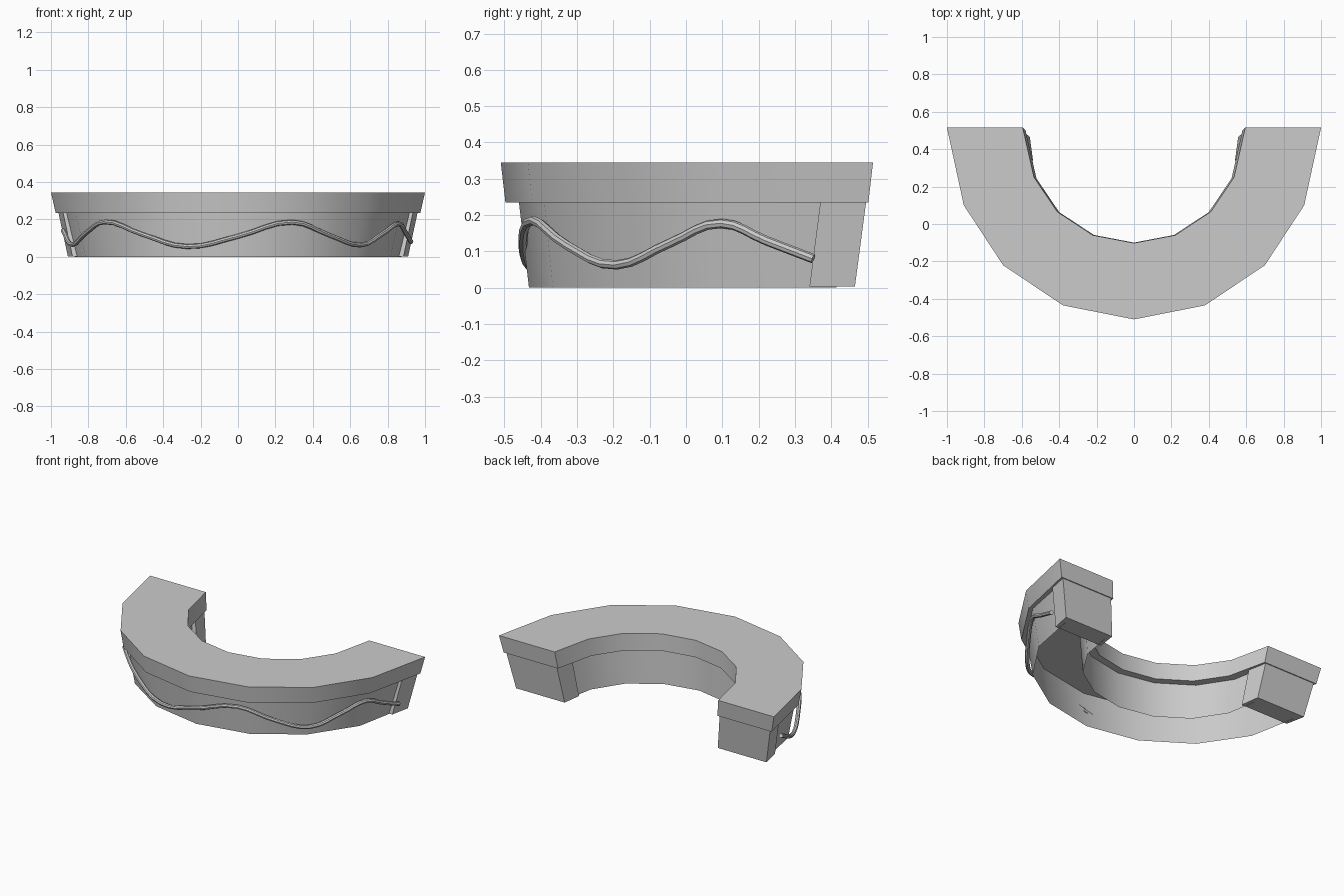
import bpy, bmesh

if "Cube" in bpy.data.objects:
    bpy.data.objects.remove(bpy.data.objects["Cube"])

# Half outlines of the U shape, from the open end round to the front centre
SLAB_OUT = [(1.0, .515), (.91, .10), (.70, -.22), (.38, -.435), (0, -.51)]
SLAB_IN = [(.595, .515), (.535, .25), (.41, .065), (.22, -.06), (0, -.102)]
BASE_OUT = [(.93, .44), (.867, .11), (.665, -.19), (.36, -.39), (0, -.46)]
BASE_IN = [(.61, .44), (.575, .235), (.445, .035), (.24, -.10), (0, -.148)]


def mirrored(half):
    return half + [(-x, y) for x, y in reversed(half[:-1])]


def smooth(obj):
    bpy.ops.object.select_all(action='DESELECT')
    obj.select_set(True)
    bpy.context.view_layer.objects.active = obj
    bpy.ops.object.shade_smooth_by_angle()


def finish(bm, name):
    mesh = bpy.data.meshes.new(name)
    bm.to_mesh(mesh)
    bm.free()
    obj = bpy.data.objects.new(name, mesh)
    bpy.context.collection.objects.link(obj)
    return obj


def curved_bar(name, outer, inner, z0, z1, taper, walls_only=False):
    """U-shaped bar whose bottom outline is the top outline scaled by taper."""
    bm = bmesh.new()
    sections = []
    for (ox, oy), (ix, iy) in zip(mirrored(outer), mirrored(inner)):
        sections.append([bm.verts.new(c) for c in (
            (ox * taper, oy * taper, z0), (ox, oy, z1),
            (ix, iy, z1), (ix * taper, iy * taper, z0))])
    caps = []
    for a, b in zip(sections, sections[1:]):
        for k in range(4):
            n = (k + 1) % 4
            f = bm.faces.new((a[k], a[n], b[n], b[k]))
            if k in (1, 3):
                caps.append(f)
    caps += [bm.faces.new(sections[0]), bm.faces.new(sections[-1])]
    bmesh.ops.recalc_face_normals(bm, faces=bm.faces)
    if walls_only:
        bmesh.ops.delete(bm, geom=caps, context='FACES_ONLY')
    obj = finish(bm, name)
    smooth(obj)
    return obj


def end_block(name, side):
    """Tapered block closing one arm of the U."""
    top = [(.96, .496), (.935, .37), (.568, .37), (.592, .496)]
    bottom = [(.91, .465), (.885, .34), (.54, .34), (.557, .465)]
    bm = bmesh.new()
    hi = [bm.verts.new((side * x, y, .236)) for x, y in top]
    lo = [bm.verts.new((side * x, y, .003)) for x, y in bottom]
    bm.faces.new(hi)
    bm.faces.new(lo)
    for i in range(4):
        j = (i + 1) % 4
        bm.faces.new((lo[i], lo[j], hi[j], hi[i]))
    bmesh.ops.recalc_face_normals(bm, faces=bm.faces)
    return finish(bm, name)


# Top slab and hollow, open-bottomed base
curved_bar("top_slab", SLAB_OUT, SLAB_IN, .235, .345, .975)
curved_bar("base_walls", BASE_OUT, BASE_IN, 0, .235, .94, walls_only=True)

# End blocks
end_block("end_block_right", 1)
end_block("end_block_left", -1)

# Wavy trim tube round the outside of the base
path = [(.925, .35, .08), (.895, .22, .13), (.86, .10, .177), (.775, -.04, .125),
        (.655, -.19, .063), (.49, -.325, .115), (.29, -.42, .185),
        (0, -.448, .11), (-.27, -.412, .055), (-.51, -.31, .12),
        (-.71, -.155, .187), (-.81, -.01, .13), (-.885, .15, .065),
        (-.935, .35, .14)]
curve = bpy.data.curves.new("wavy_trim", 'CURVE')
curve.dimensions = '3D'
curve.bevel_depth = .013
curve.bevel_resolution = 2
curve.resolution_u = 4
curve.use_fill_caps = True
spline = curve.splines.new('BEZIER')
spline.bezier_points.add(len(path) - 1)
for p, co in zip(spline.bezier_points, path):
    p.co = co
    p.handle_left_type = p.handle_right_type = 'AUTO'
trim = bpy.data.objects.new("wavy_trim", curve)
bpy.context.collection.objects.link(trim)
bpy.ops.object.select_all(action='DESELECT')
trim.select_set(True)
bpy.context.view_layer.objects.active = trim
bpy.ops.object.convert(target='MESH')
smooth(bpy.context.view_layer.objects.active)
